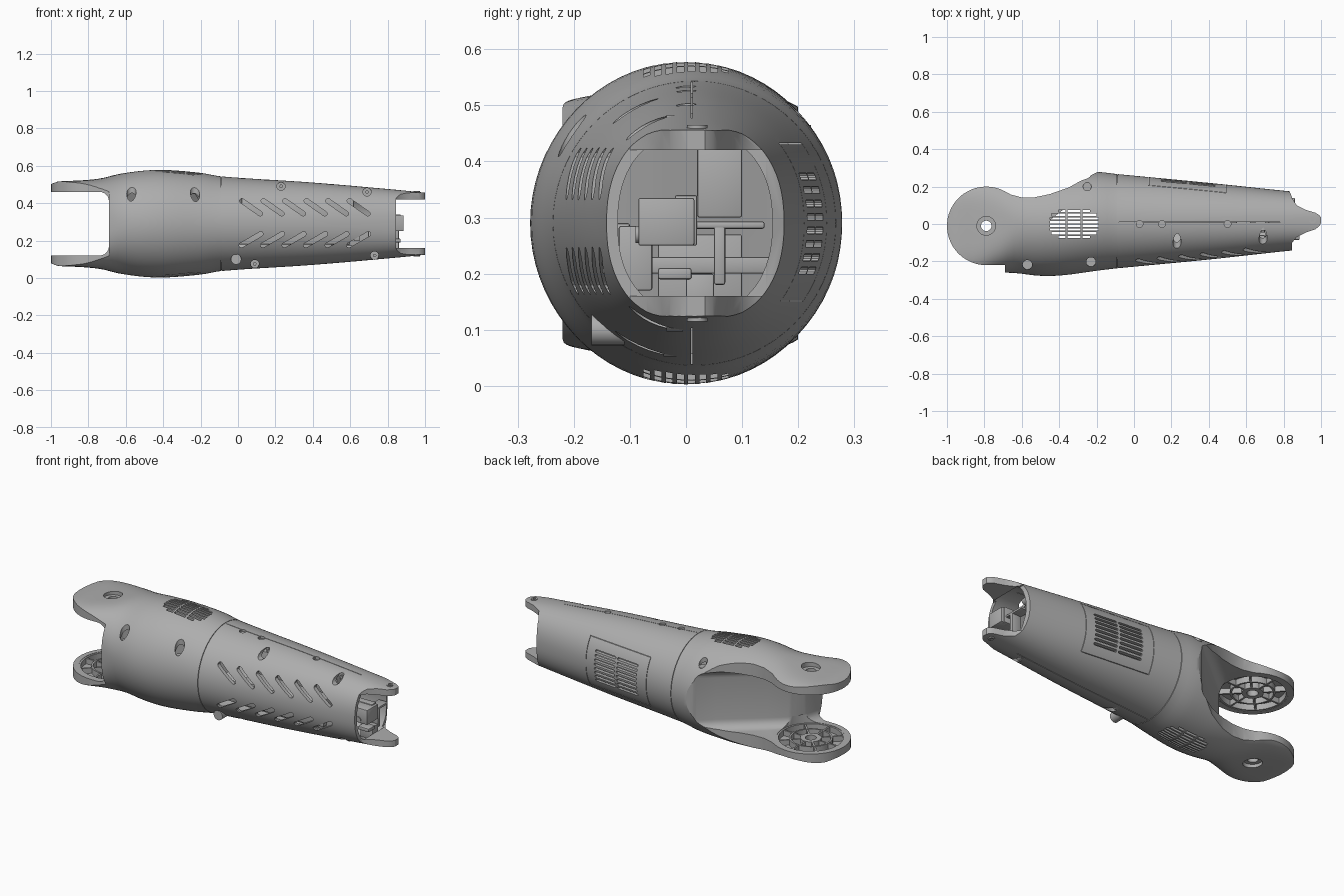
import bpy, bmesh, math
from mathutils import Matrix, Vector

if "Cube" in bpy.data.objects:
    bpy.data.objects.remove(bpy.data.objects["Cube"])

grey = bpy.data.materials.new("shell_grey")
grey.use_nodes = True
grey.diffuse_color = (0.42, 0.42, 0.42, 1)
grey.node_tree.nodes["Principled BSDF"].inputs["Base Color"].default_value = grey.diffuse_color

MID = 0.29                                    # height of the long axis
ELBOW = (-0.79, -0.01)
FLAT = Matrix()
TO_Y = Matrix.Rotation(math.pi / 2, 4, 'X')   # turns a z extrusion to face -y


def finish(name, bm):
    bmesh.ops.recalc_face_normals(bm, faces=bm.faces)
    me = bpy.data.meshes.new(name)
    bm.to_mesh(me)
    bm.free()
    me.materials.append(grey)
    ob = bpy.data.objects.new(name, me)
    bpy.context.collection.objects.link(ob)
    return ob


def bridge(bm, a, b):
    for i in range(len(a)):
        k = (i + 1) % len(a)
        bm.faces.new((a[i], a[k], b[k], b[i]))


def add_prism(bm, pts, z0, z1, mat=FLAT):
    low, top = [[bm.verts.new(mat @ Vector((x, y, z))) for x, y in pts] for z in (z0, z1)]
    bm.faces.new(low[::-1])
    bm.faces.new(top)
    bridge(bm, low, top)


def add_tube(bm, cx, cy, r0, r1, z0, z1):
    rings = [[bm.verts.new((x, y, z)) for x, y in arc(cx, cy, r, n=40)]
             for r, z in ((r0, z0), (r1, z0), (r1, z1), (r0, z1))]
    for a, b in zip(rings, rings[1:] + rings[:1]):
        bridge(bm, a, b)


def prism(name, pts, z0, z1):
    bm = bmesh.new()
    add_prism(bm, pts, z0, z1)
    return finish(name, bm)


def rect(x0, x1, y0, y1):
    return [(x0, y0), (x1, y0), (x1, y1), (x0, y1)]


def arc(cx, cy, r, a0=0, a1=360, n=24):
    steps = n if a1 - a0 == 360 else n - 1
    angles = [math.radians(a0 + (a1 - a0) * i / steps) for i in range(n)]
    return [(cx + r * math.cos(a), cy + r * math.sin(a)) for a in angles]


def capsule(cx, cy, length, width, deg):
    h, a = (length - width) / 2, math.radians(deg)
    dx, dy = h * math.cos(a), h * math.sin(a)
    return (arc(cx + dx, cy + dy, width / 2, deg - 90, deg + 90, 6)
            + arc(cx - dx, cy - dy, width / 2, deg + 90, deg + 270, 6))


def mirrored(d0, d1):
    return [sorted((MID + s * d0, MID + s * d1)) for s in (1, -1)]


def bevel(ob, width, segments, angle):
    mod = ob.modifiers.new("round", 'BEVEL')
    mod.width, mod.segments, mod.angle_limit = width, segments, math.radians(angle)
    mod.limit_method = 'ANGLE'
    bpy.context.view_layer.objects.active = ob
    bpy.ops.object.modifier_apply(modifier=mod.name)


def boolean(ob, tool, op='DIFFERENCE'):
    mod = ob.modifiers.new("cut", 'BOOLEAN')
    mod.object, mod.operation = tool, op
    before = len(ob.data.polygons)
    for solver in ('MANIFOLD', 'FLOAT'):
        mod.solver = solver
        result = ob.evaluated_get(bpy.context.evaluated_depsgraph_get())
        if len(result.data.polygons) not in (0, before):
            break
    mesh = bpy.data.meshes.new_from_object(result)
    ob.modifiers.remove(mod)
    ob.data = mesh
    bpy.data.objects.remove(tool)


# Stations along the arm: x, front y, back y, half height, squareness
STATIONS = [(-1.0, -.29, .25, .212, 4.5), (-.96, -.29, .25, .226, 4.5), (-.85, -.285, .25, .231, 4.5),
            (-.73, -.262, .262, .243, 3.2), (-.64, -.262, .274, .265, 2.2), (-.5, -.277, .277, .284, 2),
            (-.38, -.274, .277, .287, 2), (-.2, -.25, .279, .272, 2), (-.09, -.237, .267, .253, 2),
            (.4, -.19, .22, .22, 2.1), (.84, -.142, .174, .182, 2.3), (1.0, -.13, .16, .166, 2.5)]


def station(x):
    i = max(k for k in range(len(STATIONS) - 1) if STATIONS[k][0] <= x + 1e-9)
    a, b = STATIONS[i], STATIONS[i + 1]
    p, q = STATIONS[max(i - 1, 0)], STATIONS[min(i + 2, len(STATIONS) - 1)]
    w = b[0] - a[0]
    t = (x - a[0]) / w
    blend = t * t * (3 - 2 * t)
    return [a[k] + (b[k] - a[k]) * blend + w * (t * (1 - t)**2 * (b[k] - p[k]) / (b[0] - p[0])
            - t * t * (1 - t) * (q[k] - a[k]) / (q[0] - a[0])) for k in range(1, 5)]


def loft(name, inset, x0, x1, groove=(), steps=56, sides=72):
    xs = [(x0 + (x1 - x0) * i / steps, inset) for i in range(steps + 1)]
    xs = sorted([s for s in xs if abs(s[0] + .09) > .012 or not groove] + list(groove))
    bm = bmesh.new()
    rings = []
    for x, d in xs:
        f, b, hz, n = station(x)
        ring = []
        for j in range(sides):
            c, s = math.cos(math.tau * j / sides), math.sin(math.tau * j / sides)
            ring.append(bm.verts.new((x, (f + b) / 2 + ((b - f) / 2 - d) * math.copysign(abs(c)**(2 / n), c),
                                      MID + (hz - d) * math.copysign(abs(s)**(2 / n), s))))
        rings.append(ring)
    for r, q in zip(rings, rings[1:]):
        bridge(bm, r, q)
    bm.faces.new(rings[0])
    bm.faces.new(rings[-1])
    return finish(name, bm)


# Outer shell with a seam groove, trimmed to the plan outline with elbow ears and wrist tabs
shell = loft("forearm_shell", 0, -1, 1, [(-.092, 0), (-.0915, .005), (-.0895, .005), (-.089, 0)])
plan = [(-.69, -.35), (.84, -.35), (.845, -.1), (.87, -.07), (.92, -.045), (.97, -.028), (.99, -.012),
        (1.01, .02), (.99, .048), (.97, .06), (.92, .075), (.87, .1), (.85, .13), (.83, .18), (.83, .35),
        (-.15, .35), (-.19, .28), (-.25, .25), (-.35, .195), (-.45, .16), (-.53, .143), (-.6, .142), (-.66, .158)]
plan += arc(*ELBOW, .21, 62, 270, 30) + [(-.69, -.22)]
boolean(shell, prism("plan_cutter", plan, -.2, .8), 'INTERSECT')

# Hollow interior
hollow = loft("hollow_cutter", .02, -.9, .99)
limit = [(-.66, -.4), (.86, -.4), (.86, .4), (-.14, .4), (-.16, .28), (-.28, .15),
         (-.4, .06), (-.55, -.06), (-.635, -.14), (-.66, -.2)]
boolean(hollow, prism("hollow_limit", limit, -.2, .8), 'INTERSECT')
boolean(shell, hollow)

# Elbow scoop with rounded upper and lower edges, and the gap between wrist tabs
curve = [(-1.2, -.4), (-.69, -.4), (-.69, -.22), (-.665, -.13), (-.61, -.06), (-.53, .01),
         (-.42, .1), (-.32, .18), (-.24, .248), (-.18, .32), (-.18, .5), (-1.2, .5)]
scoop = prism("scoop_cutter", curve, .12, .46)
bevel(scoop, .05, 6, 60)
boolean(shell, scoop)
boolean(shell, prism("wrist_gap_cutter", rect(.845, 1.2, -.4, .4), .16, .42))

# Slanted slots, vents, access panel outline and long seam
bm = bmesh.new()
for i in range(6):
    add_prism(bm, capsule(.07 + .115 * i, .378, .145, .025, -35), .09, .4, TO_Y)
    add_prism(bm, capsule(.07 + .115 * i, .205, .145, .025, 30), .09, .4, TO_Y)
for i in range(8):
    y, edge = -.07 + .02 * i, .045 if i in (0, 7) else .01 if i in (1, 6) else 0
    for x0, x1 in ((-.45 + edge, -.365), (-.355, -.285), (-.275, -.19 - edge)):
        for lo, hi in mirrored(.15, .4):
            add_prism(bm, rect(x0, x1, y - .006, y + .006), lo, hi)
    for x in (.215, .365):
        add_prism(bm, capsule(x, .205 + .024 * i, .14, .013, 0), -.4, -.1, TO_Y)
for x0, x1, z0, z1 in ((.082, .488, .15, .1525), (.082, .488, .43, .4325),
                       (.0775, .08, .15, .4325), (.49, .4925, .15, .4325)):
    add_prism(bm, rect(x0, x1, z0, z1), -.4, -.12, TO_Y)
for lo, hi in mirrored(.13, .41):
    add_prism(bm, rect(-.08, .78, .0085, .0115), lo, hi)
boolean(shell, finish("slot_cutter", bm))

# Screw recesses with plugs at their floors, some facing the front and some the top
bm, plugs = bmesh.new(), bmesh.new()
for x, z, floor in ((.23, .49, .04), (.69, .46, .035), (.09, .075, .04), (.73, .12, .035)):
    add_prism(bm, arc(x, z, .022), floor, .4, TO_Y)
    add_prism(plugs, arc(x, z, .023), floor - .03, floor, TO_Y)
    add_prism(plugs, arc(x, z, .01, n=6), floor - .01, floor + .01, TO_Y)
for x, y, r, floor in ((-.57, -.218, .025, .4), (-.23, -.203, .025, .4), (-.25, .2, .022, .465),
                       (.03, 0, .018, .522), (.15, 0, .018, .514), (.5, 0, .018, .485)):
    add_prism(bm, arc(x, y, r), floor, .8)
    add_prism(plugs, arc(x, y, r + .001), floor - .015, floor)
boolean(shell, finish("recess_cutter", bm))
finish("recessed_screws", plugs)

# Elbow ears: inner pockets, outer counterbores, then axle holes
bm = bmesh.new()
for r, d0, d1 in ((.18, .12, .205), (.05, .214, .3)):
    for lo, hi in mirrored(d0, d1):
        add_prism(bm, arc(*ELBOW, r, n=48), lo, hi)
boolean(shell, finish("ear_cutter", bm))
boolean(shell, prism("axle_cutter", arc(*ELBOW, .028), -.1, .7))

# Ribbed wheel inside each ear
for name, (lo, hi) in zip(("upper_ear_ribs", "lower_ear_ribs"), mirrored(.172, .206)):
    bm = bmesh.new()
    for r0, r1 in ((.029, .055), (.105, .115), (.17, .182)):
        add_tube(bm, *ELBOW, r0, r1, lo, hi)
    for i in range(8):
        turn = Matrix.Translation((*ELBOW, 0)) @ Matrix.Rotation(math.tau * i / 8, 4, 'Z')
        add_prism(bm, rect(.05, .175, -.005, .005), lo + .002, hi - .002, turn)
    finish(name, bm)

# Wrist tab pins, lower front button and motor knob
bm = bmesh.new()
for lo, hi in mirrored(.155, .175):
    add_tube(bm, .955, .02, .008, .018, lo, hi)
finish("wrist_pins", bm)
for name, x, z, r, d0, d1 in (("front_button", -.01, .1, .028, .11, .168), ("motor_knob", .83, .27, .015, .06, .09)):
    bm = bmesh.new()
    add_prism(bm, arc(x, z, r), d0, d1, TO_Y)
    finish(name, bm)

# Inner mechanism behind the wrist opening: x, y and z ranges
PARTS = {"wrist_motor": (.7, .885, -.085, .015, .25, .335), "motor_side_plate": (.72, .87, -.02, .02, .25, .34),
         "link_top": (.8, .86, .01, .14, .28, .293), "link_post": (.8, .86, .05, .07, .18, .285),
         "link_foot": (.8, .87, -.05, .01, .19, .21), "base_post": (.78, .86, 0, .05, .125, .2),
         "drive_motor": (.05, .55, -.05, .1, .13, .27), "control_board": (0, .6, -.13, -.1, .18, .29),
         "battery": (.02, .62, .02, .1, .3, .44), "side_driver": (.5, .7, -.12, -.06, .17, .285),
         "cross_rail": (.62, .65, -.15, .16, .2, .23)}
for name, (x0, x1, y0, y1, z0, z1) in PARTS.items():
    bevel(prism(name, rect(x0, x1, y0, y1), z0, z1), .004, 2, 60)

# Smooth shading with sharp edges kept
for ob in bpy.context.scene.objects:
    ob.select_set(ob.type == 'MESH' and grey.name in ob.data.materials)
bpy.context.view_layer.objects.active = shell
bpy.ops.object.shade_smooth_by_angle(angle=math.radians(30))
